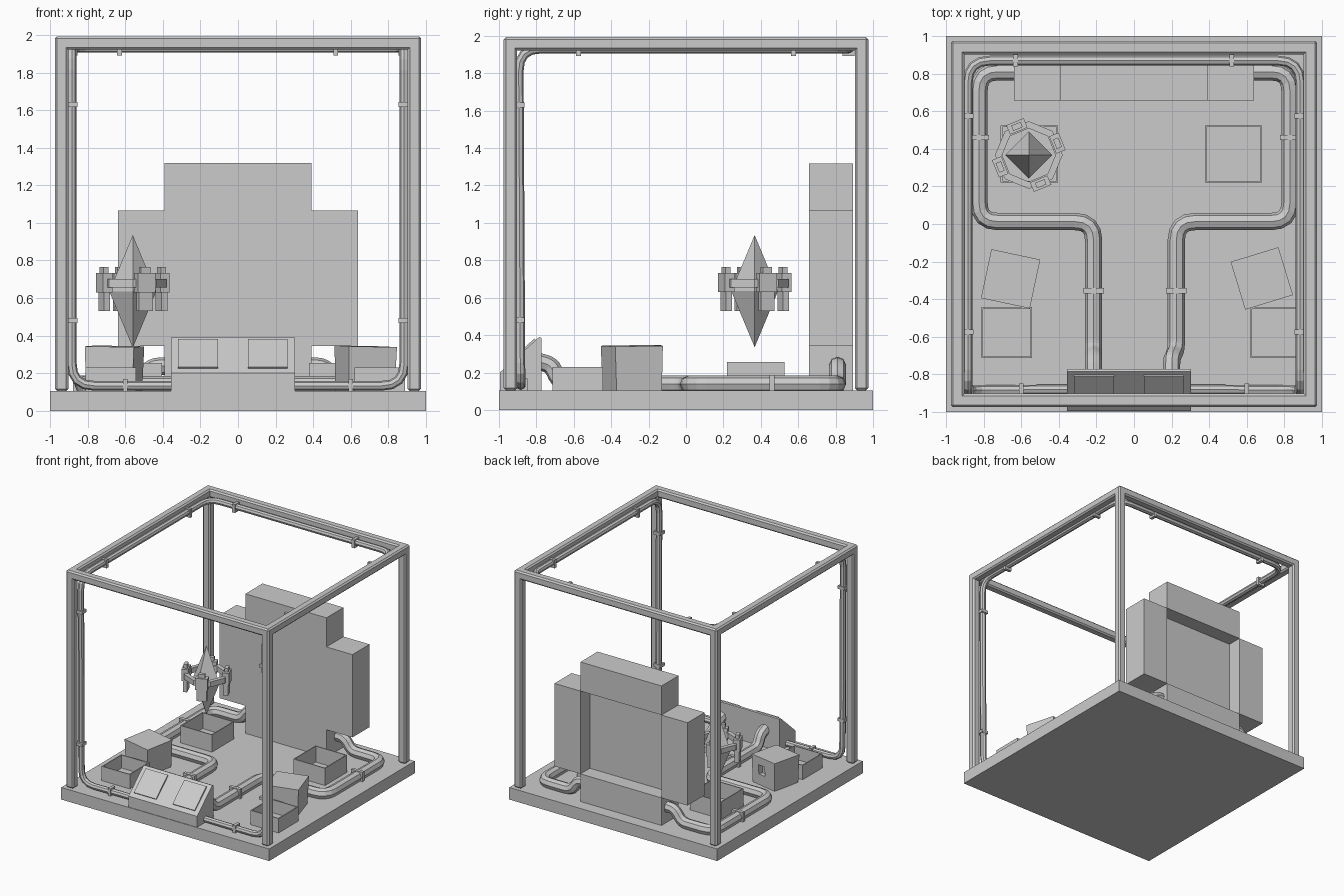
import bpy, bmesh
from math import radians, cos, sin, pi
from mathutils import Vector, Matrix

if "Cube" in bpy.data.objects:
    bpy.data.objects.remove(bpy.data.objects["Cube"])


def add(name, bm, loc=(0, 0, 0), rot=(0, 0, 0)):
    bmesh.ops.recalc_face_normals(bm, faces=bm.faces)
    me = bpy.data.meshes.new(name)
    bm.to_mesh(me)
    bm.free()
    ob = bpy.data.objects.new(name, me)
    ob.location, ob.rotation_euler = loc, rot
    bpy.context.collection.objects.link(ob)
    return ob


def cube(bm, lo, hi):
    lo, hi = Vector(lo), Vector(hi)
    m = Matrix.Translation((lo + hi) / 2) @ Matrix.Diagonal((*(hi - lo), 1))
    return bmesh.ops.create_cube(bm, size=1, matrix=m)["verts"]


def box(name, lo, hi, bevel=0):
    bm = bmesh.new()
    cube(bm, lo, hi)
    ob = add(name, bm)
    if bevel:
        mod = ob.modifiers.new("bevel", "BEVEL")
        mod.width, mod.segments = bevel, 1
    return ob


def pipe(name, pts, r, bend, steps=4):
    """Octagonal tube along a path whose corners are rounded."""
    pts = [Vector(p) for p in pts]
    path = [pts[0]]
    for a, b, c in zip(pts, pts[1:], pts[2:]):
        d = min(bend, (a - b).length * .45, (c - b).length * .45)
        p, q = b + (a - b).normalized() * d, b + (c - b).normalized() * d
        for i in range(steps + 1):
            t = i / steps
            path.append(p * (1 - t) ** 2 + b * 2 * t * (1 - t) + q * t * t)
    path.append(pts[-1])
    cu = bpy.data.curves.new(name, "CURVE")
    cu.dimensions = "3D"
    cu.bevel_depth, cu.bevel_resolution, cu.use_fill_caps = r, 2, True
    sp = cu.splines.new("POLY")
    sp.points.add(len(path) - 1)
    for pt, co in zip(sp.points, path):
        pt.co = (*co, 1)
    sp.use_smooth = False
    ob = bpy.data.objects.new(name, cu)
    bpy.context.collection.objects.link(ob)
    bpy.ops.object.select_all(action="DESELECT")
    ob.select_set(True)
    bpy.context.view_layer.objects.active = ob
    bpy.ops.object.convert(target="MESH")


def clip(name, c, half):
    box(name, [a - h for a, h in zip(c, half)], [a + h for a, h in zip(c, half)])


# Base slab and open cube frame
F = 0.105
box("base", (-1, -1, 0), (1, 1, F))
A, B = 0.903, 0.975
for sx in (-1, 1):
    for sy in (-1, 1):
        x, y = sorted((sx * A, sx * B)), sorted((sy * A, sy * B))
        box("frame_post", (x[0], y[0], F), (x[1], y[1], 1.95), .012)
    box("frame_side_beam", (x[0], -B, 1.922), (x[1], B, 1.993), .012)
    y = sorted((sx * A, sx * B))
    box("frame_cross_beam", (-B, y[0], 1.922), (B, y[1], 1.993), .012)

# Back cabinet, recessed behind its centre
box("cabinet_centre", (-.39, .658, .345), (.39, .765, 1.065))
box("cabinet_top", (-.39, .658, 1.065), (.39, .893, 1.318))
box("cabinet_bottom", (-.39, .658, F), (.39, .893, .345))
box("cabinet_left", (-.64, .658, .345), (-.39, .893, 1.065))
box("cabinet_right", (.39, .658, .345), (.64, .893, 1.065))

# Sloped console with two raised screens
bm = bmesh.new()
prof = [(-.995, F - .01), (-.995, .2), (-.785, .39), (-.772, .385), (-.772, F - .01)]
f = bm.faces.new([bm.verts.new((-.357, y, z)) for y, z in prof])
ext = bmesh.ops.extrude_face_region(bm, geom=[f])["geom"]
bmesh.ops.translate(bm, vec=(.66, 0, 0), verts=[v for v in ext if isinstance(v, bmesh.types.BMVert)])
add("console", bm)
for cx in (-.213, .158):
    bm = bmesh.new()
    cube(bm, (-.106, -.11, -.01), (.106, .11, .01))
    add("console_screen", bm, (cx, -.886, .3), (math_angle := radians(42.1), 0, 0))

# Floor pipes from the cabinet to the console
for side, s, xo, xi, xe in (("left", -1, -.825, -.215, -.215), ("right", 1, .83, .225, .2)):
    pipe(f"floor_pipe_{side}",
         [(s * .38, .81, .238), (s * .46, .81, .235), (s * .53, .81, .138), (xo, .81, .138),
          (xo, .013, .138), (xi, .013, .138), (xi, -.67, .138), (xe, -.72, .24), (xe, -.79, .26)],
         .046, .1)
    clip("floor_pipe_clip", (xo, .46, .142), (.054, .014, .045))
    clip("floor_pipe_clip", (xi, -.355, .142), (.054, .014, .045))

# Cable running round the frame
C, T = .885, 1.932
pipe("frame_cable",
     [(-.35, -.88, .133), (-C, -C, .133), (-C, -C - .01, T), (-C, .87, T),
      (C, .87, T), (C, -C - .01, T), (C, -C, .133), (.3, -.88, .133)], .026, .12)
for s in (-1, 1):
    for z in (.48, 1.63):
        clip("cable_clip", (s * C, -.895, z), (.032, .032, .013))
    for y in (-.575, .575):
        clip("cable_clip", (s * C, y, T - .005), (.032, .013, .036))
    clip("cable_clip", (s * .6, -.88, .135), (.013, .032, .034))
for x in (-.63, .52):
    clip("cable_clip", (x, .87, T - .005), (.013, .032, .036))


# Open trays
def tray(name, x, y, w, h):
    bm = bmesh.new()
    cube(bm, (-w / 2, -w / 2, 0), (w / 2, w / 2, h))
    bm.normal_update()
    top = [f for f in bm.faces if f.normal.z > .9]
    bmesh.ops.inset_individual(bm, faces=top, thickness=.012)
    low = bmesh.ops.extrude_discrete_faces(bm, faces=top)["faces"]
    bmesh.ops.translate(bm, vec=(0, 0, .012 - h), verts=low[0].verts)
    add(name, bm, (x, y, F))


tray("tray_back_right", .53, .373, .305, .15)
tray("tray_back_left", -.557, .373, .305, .15)
tray("tray_front_left", -.677, -.578, .27, .125)
tray("tray_front_right", .755, -.578, .27, .125)


# Closed crates with a handle hole, set askew
def crate(name, x, y, ang):
    loc, rot = (x, y, F), (radians(1), radians(1), radians(ang))
    bm = bmesh.new()
    for v in cube(bm, (-.133, -.133, -.003), (.133, .133, .238)):
        if v.co.z < 0:
            v.co.x *= .95
            v.co.y *= .95
    ob = add(name, bm, loc, rot)
    bm = bmesh.new()
    cube(bm, (-.015, .09, .09), (.055, .2, .17))
    cut = add(name + "_hole_cutter", bm, loc, rot)
    cut.hide_render = True
    cut.display_type = "WIRE"
    mod = ob.modifiers.new("handle_hole", "BOOLEAN")
    mod.operation, mod.object, mod.solver = "DIFFERENCE", cut, "EXACT"
    bpy.ops.object.select_all(action="DESELECT")
    bpy.context.view_layer.objects.active = ob
    ob.select_set(True)
    bpy.context.view_layer.update()
    bpy.ops.object.modifier_apply(modifier=mod.name)
    bpy.data.objects.remove(cut)


crate("crate_left", -.66, -.287, -12)
crate("crate_right", .675, -.287, 17)

# Floating crystal
cx, cy = -.56, .367
bm = bmesh.new()
for zs in (-1, 1):
    m = Matrix.Translation((0, 0, zs * .15)) @ Matrix.Rotation(0 if zs > 0 else pi, 4, "X")
    bmesh.ops.create_cone(bm, segments=4, radius1=.125, radius2=0, depth=.3, matrix=m)
bmesh.ops.remove_doubles(bm, verts=bm.verts, dist=1e-4)
bmesh.ops.delete(bm, geom=[f for f in bm.faces if len(f.verts) == 4], context="FACES_ONLY")
add("crystal", bm, (cx, cy, .635))

# Octagonal ring around the crystal
bm = bmesh.new()
rings = []
for r, z in ((.18, .655), (.18, .7), (.142, .7), (.142, .655)):
    rings.append([bm.verts.new((r * cos(i * pi / 4), r * sin(i * pi / 4), z)) for i in range(8)])
for k in range(4):
    a, b = rings[k], rings[(k + 1) % 4]
    for i in range(8):
        j = (i + 1) % 8
        bm.faces.new((a[i], a[j], b[j], b[i]))
add("crystal_ring", bm, (cx, cy, 0))

# Four clamps on the ring, each with a hanging plate
for k in range(4):
    bm = bmesh.new()
    cube(bm, (.138, -.05, .63), (.192, .05, .732))
    cube(bm, (.148, -.04, .53), (.182, .04, .64))
    cube(bm, (.15, -.027, .72), (.18, .027, .765))
    add("ring_clamp", bm, (cx, cy, 0), (0, 0, radians(22.5 + 90 * k)))
